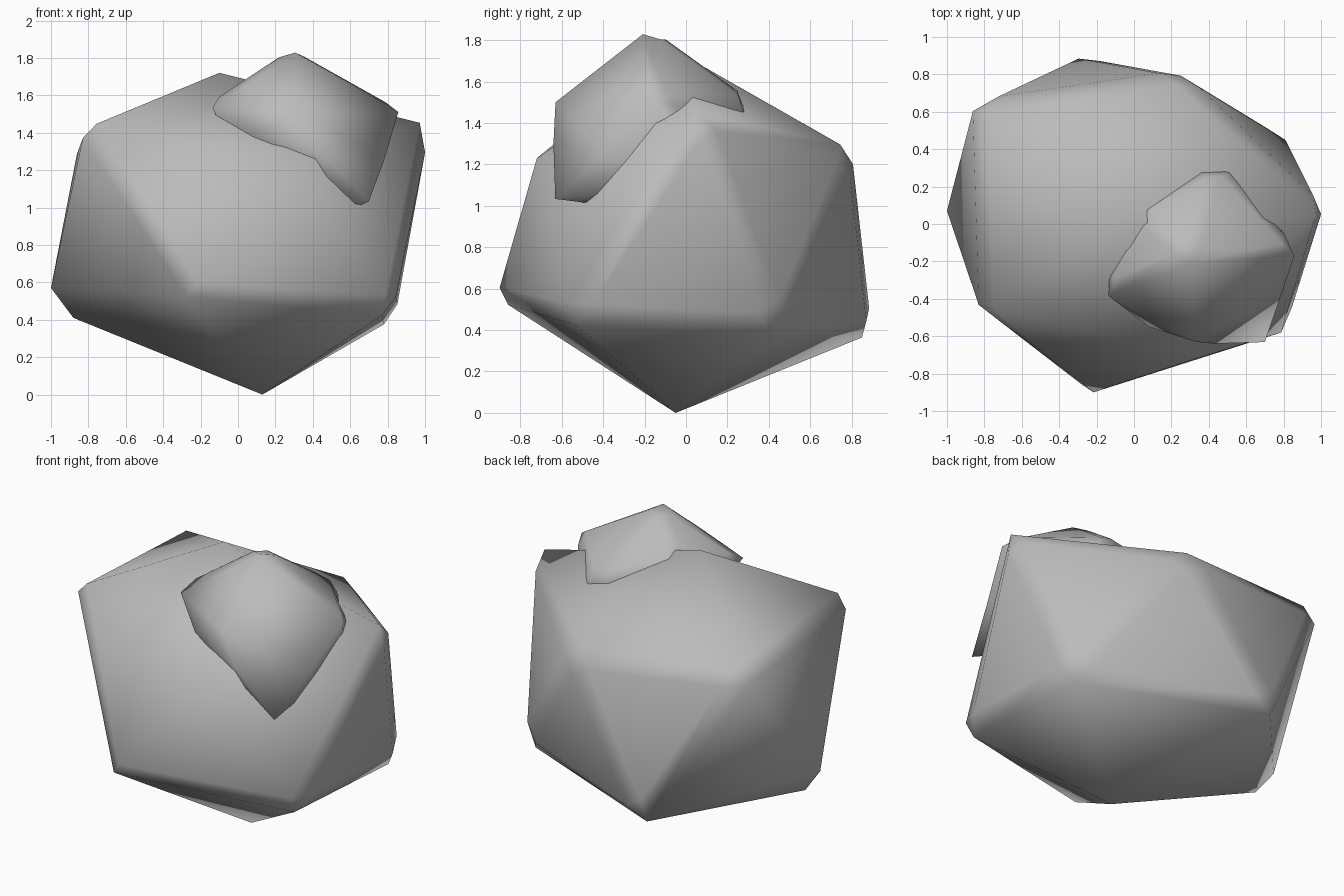
import bpy, bmesh

if "Cube" in bpy.data.objects:
    bpy.data.objects.remove(bpy.data.objects["Cube"], do_unlink=True)

stone = bpy.data.materials.new("stone_grey")
stone.use_nodes = True
stone.diffuse_color = (0.5, 0.5, 0.5, 1)
stone.node_tree.nodes["Principled BSDF"].inputs["Base Color"].default_value = (0.5, 0.5, 0.5, 1)


def boulder(name, worn, crisp, chamfer):
    """Faceted rock: hull of worn and crisp corners; only edges between worn corners are chamfered."""
    bm = bmesh.new()
    worn_verts = [bm.verts.new(corner) for corner in worn]
    for corner in crisp:
        bm.verts.new(corner)
    bmesh.ops.convex_hull(bm, input=bm.verts[:])
    edges = [e for e in bm.edges if all(v in worn_verts for v in e.verts)]
    bmesh.ops.bevel(bm, geom=edges, offset=chamfer, segments=1,
                    profile=0.5, affect='EDGES', clamp_overlap=True)
    bmesh.ops.recalc_face_normals(bm, faces=bm.faces[:])
    for face in bm.faces:
        face.smooth = True
    mesh = bpy.data.meshes.new(name)
    bm.to_mesh(mesh)
    bm.free()
    mesh.materials.append(stone)
    obj = bpy.data.objects.new(name, mesh)
    bpy.context.collection.objects.link(obj)


# Large rock: worn lower and upper rings; crisp base, left, front and peak corners
boulder("large_rock", [
    (0.83, -0.57, 0.46), (-0.26, -0.92, 0.54),
    (-0.3, 0.91, 0.37), (0.84, 0.45, 0.41),
    (-0.82, -0.47, 1.44), (-0.85, 0.65, 1.35),
    (0.25, 0.81, 1.26), (1.03, 0.07, 1.45),
], [
    (0.13, -0.05, 0), (-0.88, 0.05, 0.41), (-1, 0.07, 0.57),
    (0.33, -0.72, 1.23), (-0.1, 0.0, 1.72),
], 0.07)

# Small rock sunk into the upper front of the large one
boulder("small_rock", [
    (0.4, -0.1, 0.95),
    (0.68, -0.54, 1.0), (0.02, 0.05, 1.15), (0.66, 0.18, 1.1),
    (-0.17, -0.36, 1.55), (0.01, 0.08, 1.64),
    (0.45, 0.33, 1.5), (0.87, -0.14, 1.54),
    (0.3, -0.17, 1.86),
], [
    (0.33, -0.63, 1.5), (0.43, -0.64, 1.3),
    (0.08, -0.55, 1.4), (0.78, -0.4, 1.25),
], 0.045)
